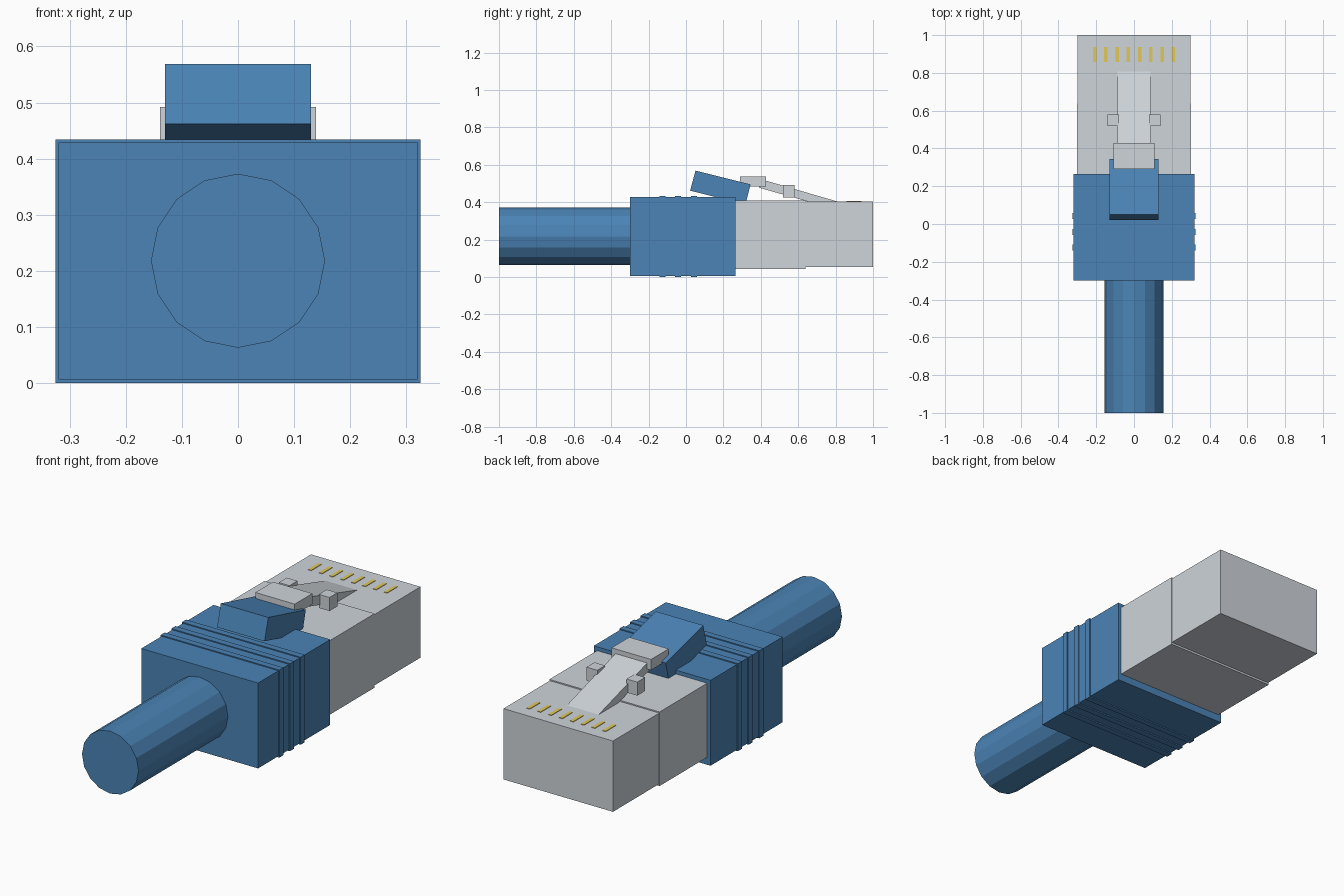
import bpy, bmesh, math
from mathutils import Matrix

if "Cube" in bpy.data.objects:
    bpy.data.objects.remove(bpy.data.objects["Cube"])


def material(name, color):
    m = bpy.data.materials.new(name)
    m.diffuse_color = color
    m.use_nodes = True
    m.node_tree.nodes["Principled BSDF"].inputs["Base Color"].default_value = m.diffuse_color
    return m


BLUE = material("blue_plastic", (0.07, 0.23, 0.47, 1))
CLEAR = material("pale_plastic", (0.62, 0.66, 0.70, 1))
GOLD = material("gold_metal", (0.75, 0.58, 0.10, 1))


def finish(name, bm, mat):
    bmesh.ops.recalc_face_normals(bm, faces=bm.faces)
    me = bpy.data.meshes.new(name)
    bm.to_mesh(me)
    bm.free()
    me.materials.append(mat)
    ob = bpy.data.objects.new(name, me)
    bpy.context.collection.objects.link(ob)
    return ob


def prism(name, profile, x0, x1, mat):
    """Extrude a (y, z) side profile from x0 to x1."""
    bm = bmesh.new()
    face = bm.faces.new([bm.verts.new((x0, y, z)) for y, z in profile])
    ext = bmesh.ops.extrude_face_region(bm, geom=[face])["geom"]
    verts = [g for g in ext if isinstance(g, bmesh.types.BMVert)]
    bmesh.ops.translate(bm, verts=verts, vec=(x1 - x0, 0, 0))
    return finish(name, bm, mat)


def box(name, x, y, z, mat):
    return prism(name, [(y[0], z[0]), (y[1], z[0]), (y[1], z[1]), (y[0], z[1])],
                 x[0], x[1], mat)


# Cable: 16-sided cylinder along y, running into the boot
bm = bmesh.new()
bmesh.ops.create_cone(bm, cap_ends=True, segments=16, radius1=0.155, radius2=0.155,
                      depth=0.75, matrix=Matrix.Translation((0, -0.625, 0.218))
                      @ Matrix.Rotation(math.pi / 2, 4, 'X'))
finish("cable", bm, BLUE)

# Boot with three grip ribs wrapped around it
box("boot", (-0.32, 0.32), (-0.30, 0.265), (0.006, 0.429), BLUE)
for i, y in enumerate((-0.125, -0.042, 0.042)):
    box(f"grip_rib_{i + 1}", (-0.325, 0.325), (y - 0.016, y + 0.016), (0, 0.434), BLUE)

# Plug body: rear section and slightly thinner nose
box("plug_rear", (-0.302, 0.302), (0.25, 0.638), (0.043, 0.41), CLEAR)
box("plug_nose", (-0.30, 0.30), (0.638, 1.0), (0.053, 0.404), CLEAR)

# Tilted latch guard on the boot
prism("latch_guard", [(0.051, 0.569), (0.345, 0.495), (0.318, 0.388), (0.022, 0.462)],
      -0.13, 0.13, BLUE)

# Latch: thumb pad, sloping arm and side catches
box("latch_pad", (-0.108, 0.108), (0.29, 0.428), (0.485, 0.538), CLEAR)
prism("latch_arm", [(0.40, 0.523), (0.815, 0.402), (0.77, 0.37), (0.39, 0.478)],
      -0.087, 0.087, CLEAR)
for side, s in (("left", -1), ("right", 1)):
    box(f"latch_catch_{side}", sorted((s * 0.08, s * 0.139)), (0.518, 0.58),
        (0.425, 0.492), CLEAR)

# Eight gold contacts
for i in range(8):
    x = (i - 3.5) * 0.0595
    box(f"contact_{i + 1}", (x - 0.009, x + 0.009), (0.858, 0.938), (0.37, 0.4065), GOLD)
